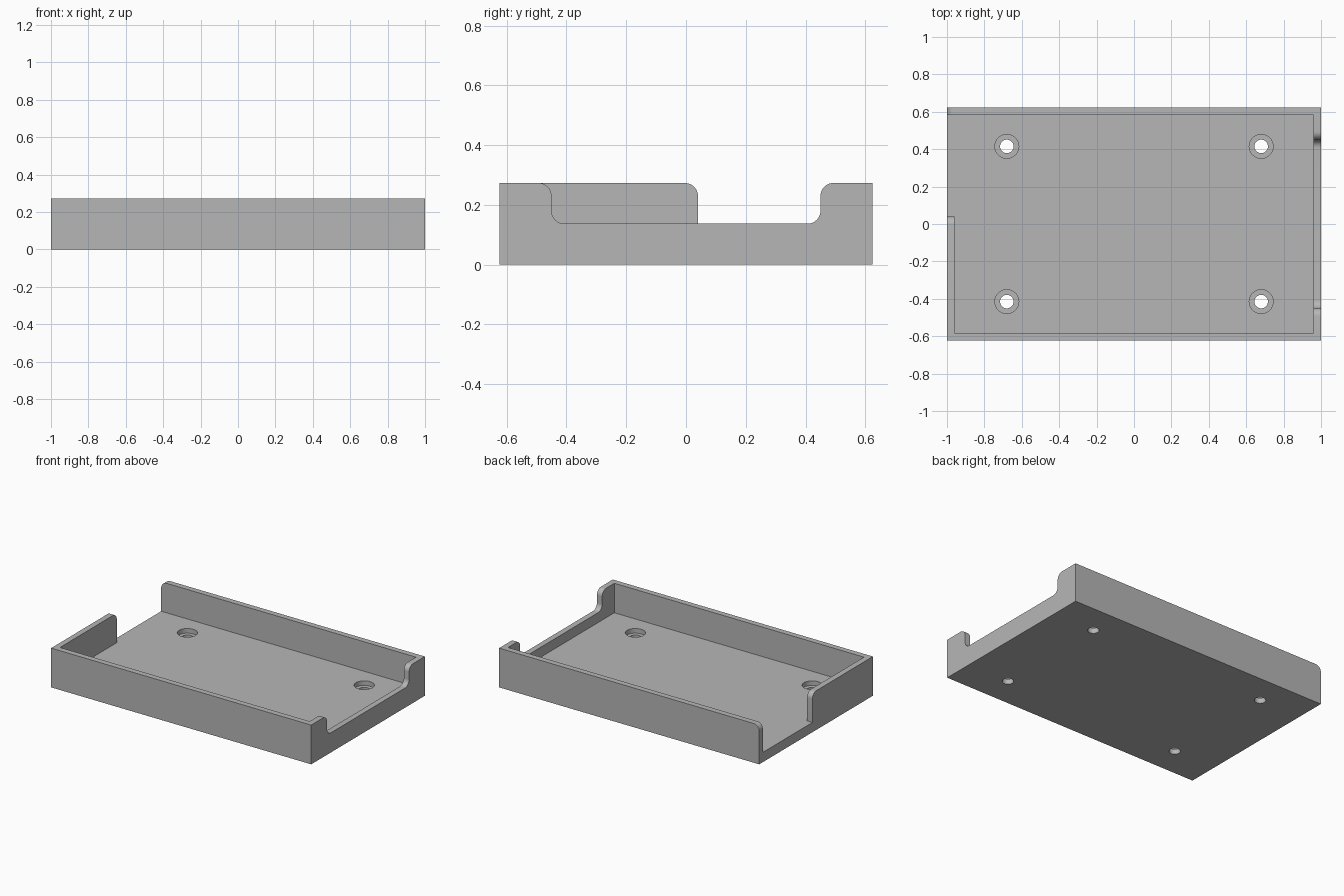
import bpy, bmesh
from math import cos, sin, radians
from mathutils import Vector

old = bpy.data.objects.get("Cube")
if old:
    bpy.data.objects.remove(old, do_unlink=True)

# Main dimensions
HX, HY, TOP = 1.0, 0.624, 0.273
WALL, FLOOR, SILL, R = 0.04, 0.068, 0.137, 0.043
NOTCH, END = 0.45, 0.04
OVER = TOP + 0.1

grey = bpy.data.materials.new("light grey")
grey.use_nodes = True
COLOUR = (0.47, 0.47, 0.47, 1)
grey.diffuse_color = COLOUR
grey.node_tree.nodes["Principled BSDF"].inputs["Base Color"].default_value = COLOUR


def arc(cx, cy, r, start, stop, steps=10):
    angles = [radians(start + (stop - start) * i / steps) for i in range(steps + 1)]
    return [(cx + r * cos(a), cy + r * sin(a)) for a in angles]


def prism(name, outline, axis, low, high):
    """Extrude a 2D outline along an axis; the outline lies in the other two."""
    place = {"x": lambda p, d: (d, p[0], p[1]),
             "y": lambda p, d: (p[0], d, p[1]),
             "z": lambda p, d: (p[0], p[1], d)}[axis]
    bm = bmesh.new()
    face = bm.faces.new([bm.verts.new(place(p, low)) for p in outline])
    ext = bmesh.ops.extrude_face_region(bm, geom=[face])
    moved = [v for v in ext["geom"] if isinstance(v, bmesh.types.BMVert)]
    shift = Vector(place((0, 0), high - low))
    bmesh.ops.translate(bm, verts=moved, vec=shift)
    bmesh.ops.recalc_face_normals(bm, faces=bm.faces)
    mesh = bpy.data.meshes.new(name)
    bm.to_mesh(mesh)
    bm.free()
    mesh.materials.append(grey)
    obj = bpy.data.objects.new(name, mesh)
    bpy.context.collection.objects.link(obj)
    return obj


def rect(x0, x1, y0, y1):
    return [(x0, y0), (x1, y0), (x1, y1), (x0, y1)]


tray = prism("tray", rect(-HX, HX, -HY, HY), "z", 0, TOP)
cutters = []

# Inside of the tray
ix, iy = HX - WALL, HY - WALL
cutters.append(prism("cavity", rect(-ix, ix, -iy, iy), "z", FLOOR, OVER))

# Wide notch in the right wall, with rounded shoulders and sill corners
half = arc(NOTCH - R, SILL + R, R, -90, 0) + arc(NOTCH + R, TOP - R, R, 180, 90)
half.append((NOTCH + R, OVER))
outline = half + [(-y, z) for y, z in reversed(half)]
cutters.append(prism("notch", outline, "x", 0.9, 1.1))

# Open back half of the left wall, with a rounded wall end
outline = [(iy, OVER), (iy, FLOOR), (END, FLOOR)]
outline += arc(END - R, TOP - R, R, 0, 90) + [(END - R, OVER)]
cutters.append(prism("opening", outline, "x", -1.1, -0.9))

# Rounded top corner at the free end of the back wall
outline = arc(-HX + R, TOP - R, R, 180, 90)
outline += [(-HX + R, OVER), (-1.1, OVER), (-1.1, TOP - R)]
cutters.append(prism("corner", outline, "y", iy - 0.02, HY + 0.1))

# Counterbored screw holes
for x in (-0.68, 0.68):
    for y in (-0.415, 0.415):
        for r, low in ((0.036, -0.1), (0.064, 0.036)):
            circle = arc(x, y, r, 0, 360, 40)[:-1]
            cutters.append(prism("hole", circle, "z", low, 0.15))

# Cut everything out, then drop the cutters
bpy.context.view_layer.objects.active = tray
for cutter in cutters:
    mod = tray.modifiers.new("cut", "BOOLEAN")
    mod.operation, mod.solver, mod.object = "DIFFERENCE", "EXACT", cutter
    bpy.ops.object.modifier_apply(modifier=mod.name)
    bpy.data.objects.remove(cutter, do_unlink=True)

bpy.ops.object.select_all(action="DESELECT")
tray.select_set(True)
bpy.ops.object.shade_smooth_by_angle(angle=radians(30))
